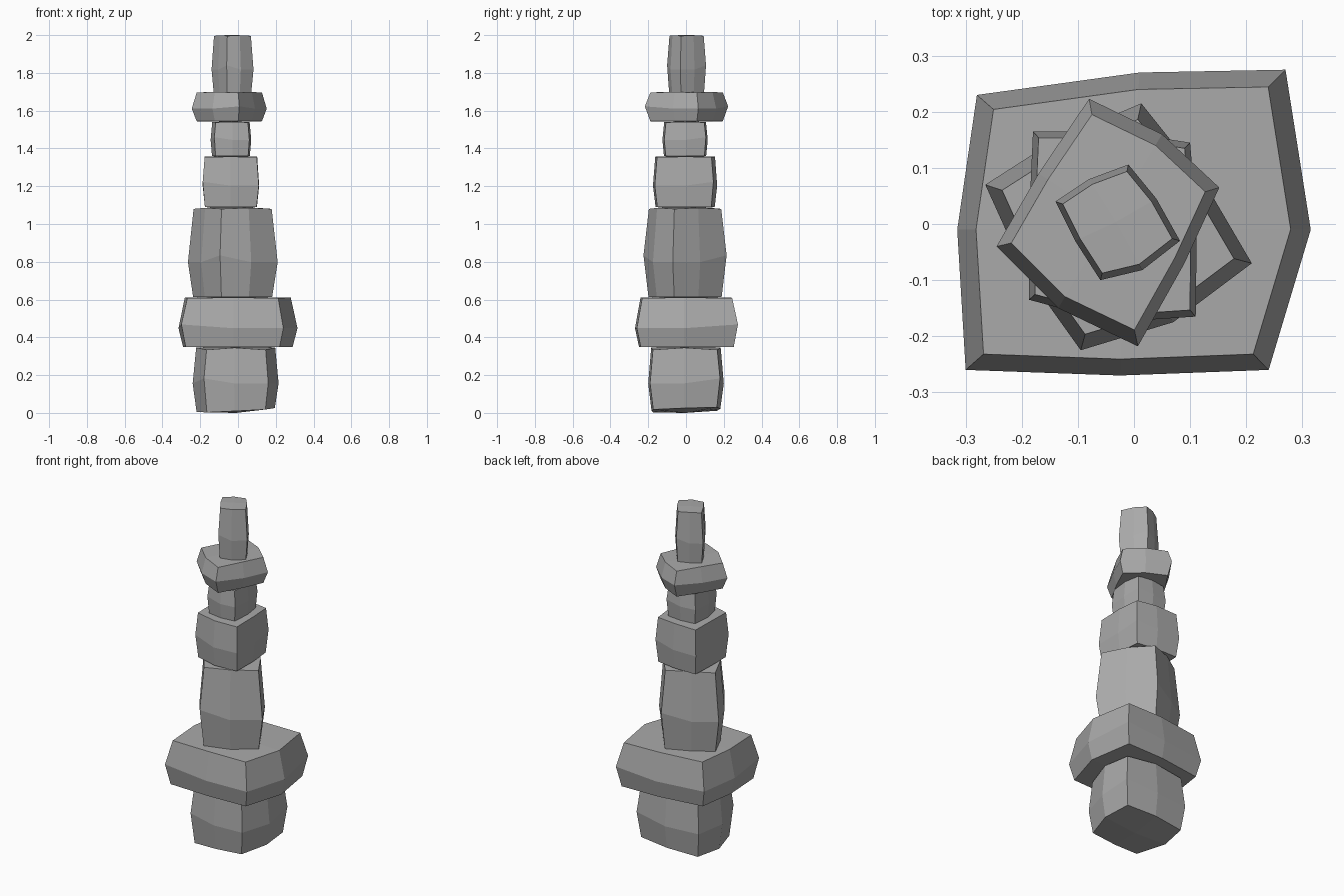
import bpy, bmesh
from mathutils import Vector

stone_grey = bpy.data.materials.new("stone grey")
stone_grey.diffuse_color = (0.4, 0.4, 0.4, 1)


def stone(name, z, ring, low, high, tilt=(0, 0), dome=0.004):
    """Blocky stone: belt ring of 8 points (corner, mid, corner...), inset bottom and top caps.
    z = (bottom, belt, top); low/high = cap scales; tilt = slope of the bottom cap."""
    cx = sum(p[0] for p in ring) / 8
    cy = sum(p[1] for p in ring) / 8
    bm = bmesh.new()
    rows = []
    for k, (h, s) in enumerate(zip(z, (low, 1, high))):
        row = []
        for i, (x, y) in enumerate(ring):
            px, py = cx + (x - cx) * s, cy + (y - cy) * s
            pz = h
            if k == 0:
                pz += dome + tilt[0] * px + tilt[1] * py
            elif k == 1:
                pz += 0.05 * (z[2] - z[0]) * (1 if i % 4 == 0 else -0.5)
            else:
                pz -= dome * (1 if i % 2 == 0 else 0.3)
            row.append(bm.verts.new((px, py, pz)))
        rows.append(row)
    # sides
    for a, b in zip(rows, rows[1:]):
        for i in range(8):
            j = (i + 1) % 8
            bm.faces.new((a[i], a[j], b[j], b[i]))
    # caps: four quads round a centre point
    for row, h in ((rows[0], z[0]), (rows[2], z[2])):
        c = bm.verts.new((cx, cy, h))
        for i in range(0, 8, 2):
            bm.faces.new((c, row[i - 1], row[i], row[i + 1]))
    bmesh.ops.recalc_face_normals(bm, faces=bm.faces)
    me = bpy.data.meshes.new(name)
    bm.to_mesh(me)
    bm.free()
    me.materials.append(stone_grey)
    ob = bpy.data.objects.new(name, me)
    bpy.context.collection.objects.link(ob)
    return ob


# Stones from the ground up; rings run counter-clockwise from a front corner
stone("base_stone", (0, 0.165, 0.35),
      [(-0.18, -0.19), (-0.02, -0.2), (0.16, -0.19), (0.215, -0.01),
       (0.2, 0.18), (0, 0.2), (-0.21, 0.18), (-0.24, 0)],
      0.91, 0.92, (0.05, 0.03), 0.016)
stone("wide_slab", (0.345, 0.455, 0.612),
      [(-0.30, -0.26), (-0.025, -0.27), (0.24, -0.26), (0.315, -0.01),
       (0.27, 0.275), (0.01, 0.27), (-0.28, 0.23), (-0.315, -0.01)],
      0.92, 0.89)
stone("tall_stone", (0.605, 0.81, 1.088),
      [(-0.095, -0.225), (0.07, -0.175), (0.21, -0.07), (0.125, 0.075),
       (0.013, 0.215), (-0.14, 0.15), (-0.265, 0.07), (-0.195, -0.085)],
      0.88, 0.87, (0, 0), 0.008)
stone("cube_stone", (1.085, 1.21, 1.358),
      [(-0.187, -0.135), (-0.04, -0.175), (0.11, -0.165), (0.112, 0),
       (0.1, 0.145), (-0.03, 0.165), (-0.18, 0.165), (-0.187, 0.01)],
      0.92, 0.93)
stone("small_stone", (1.355, 1.45, 1.542),
      [(-0.125, -0.11), (-0.03, -0.125), (0.06, -0.115), (0.07, 0),
       (0.055, 0.105), (-0.04, 0.115), (-0.135, 0.105), (-0.145, -0.01)],
      0.93, 0.92)
stone("upper_slab", (1.54, 1.615, 1.7),
      [(0.007, -0.218), (0.09, -0.07), (0.152, 0.065), (0.05, 0.16),
       (-0.08, 0.223), (-0.17, 0.09), (-0.245, -0.04), (-0.135, -0.15)],
      0.87, 0.87)
stone("top_stone", (1.695, 1.825, 2.0),
      [(-0.06, -0.1), (0.015, -0.082), (0.082, -0.03), (0.04, 0.045),
       (-0.01, 0.106), (-0.08, 0.08), (-0.14, 0.04), (-0.105, -0.03)],
      0.9, 0.88)
